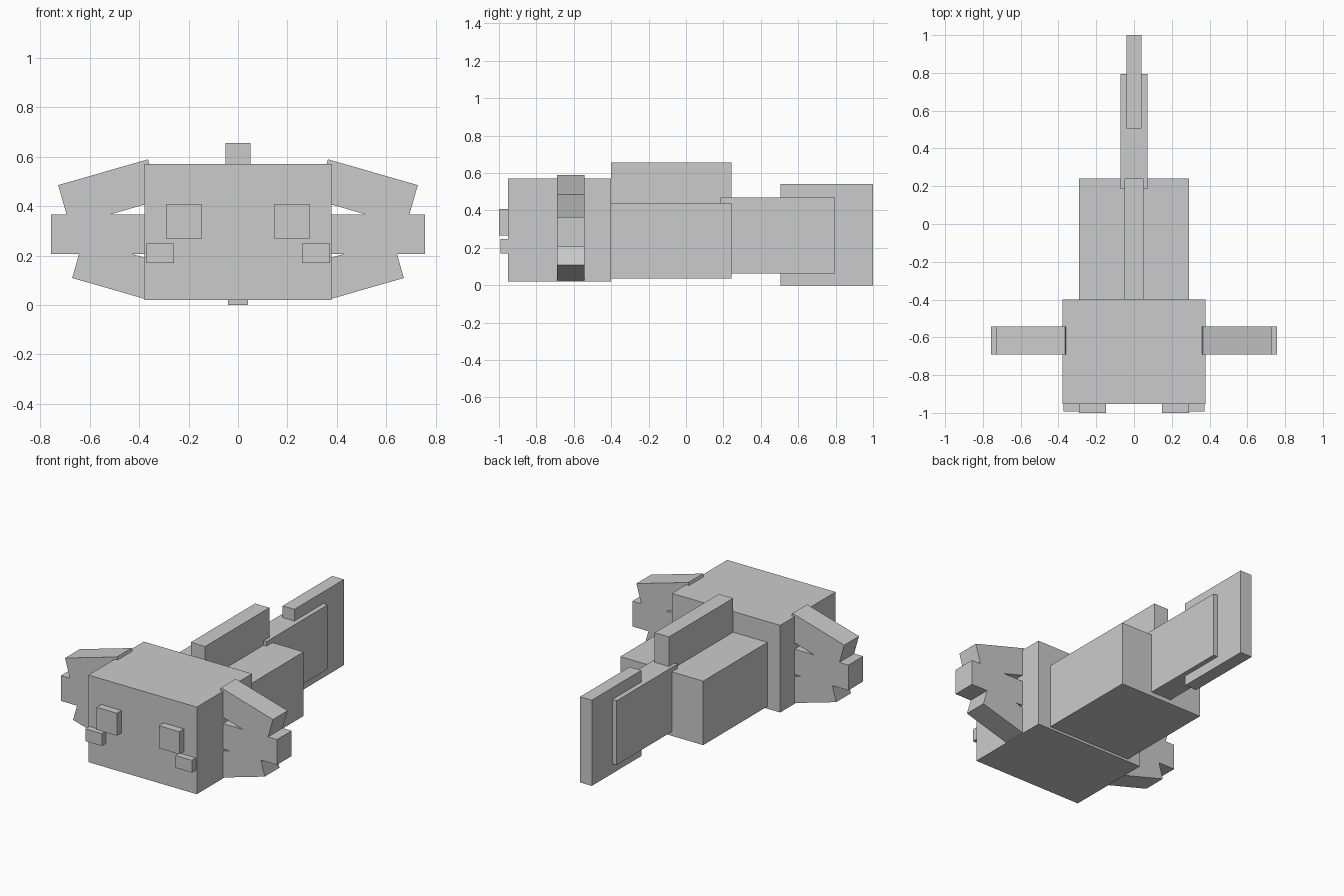
import bpy
import math
from mathutils import Matrix, Vector

cube = bpy.data.objects.get("Cube")
if cube:
    bpy.data.objects.remove(cube, do_unlink=True)

# Single plain grey
grey = bpy.data.materials.new("light_grey")
grey.use_nodes = True
colour = (0.6, 0.6, 0.6, 1)
grey.diffuse_color = colour
grey.node_tree.nodes["Principled BSDF"].inputs["Base Color"].default_value = colour


def box(name, x, y, z):
    """Box spanning the given (low, high) range on each axis."""
    bpy.ops.mesh.primitive_cube_add(size=1)
    ob = bpy.context.object
    ob.name = name
    spans = (x, y, z)
    size = [hi - lo for lo, hi in spans]
    centre = Vector([(hi + lo) / 2 for lo, hi in spans])
    ob.data.transform(Matrix.Translation(centre) @ Matrix.Diagonal((*size, 1)))
    ob.data.materials.append(grey)
    return ob


def gill(name, side, corner, length, z_range, slope):
    """Bar hinged at its inner corner, tilted by slope, on one side of the head."""
    ob = box(name, (0, length), GILL_Y, z_range)
    turn = Matrix.Rotation(-slope, 4, "Y")
    place = Matrix.Translation((corner[0], 0, corner[1]))
    ob.data.transform(place @ turn)
    if side < 0:
        ob.data.transform(Matrix.Scale(-1, 4, (1, 0, 0)))
        ob.data.flip_normals()


# Head, body and tail along the centre line
box("head", (-0.379, 0.379), (-0.953, -0.4), (0.02, 0.571))
box("body", (-0.29, 0.29), (-0.4, 0.242), (0.035, 0.44))
box("back_fin", (-0.05, 0.05), (-0.4, 0.242), (0.44, 0.655))
box("tail", (-0.071, 0.071), (0.185, 0.795), (0.062, 0.468))
box("tail_fin", (-0.041, 0.041), (0.505, 1.0), (0, 0.542))

# Paired face parts and gills
GILL_Y = (-0.69, -0.543)
TILT = math.radians(16)
for side, label in ((1, "left"), (-1, "right")):
    def across(lo, hi):
        return tuple(sorted((side * lo, side * hi)))

    box(label + "_eye", across(0.147, 0.29), (-1.0, -0.953), (0.267, 0.409))
    box(label + "_cheek", across(0.258, 0.372), (-0.993, -0.953), (0.17, 0.248))
    gill(label + "_upper_gill", side, (0.364, 0.589), 0.378, (-0.172, 0), -TILT)
    gill(label + "_middle_gill", side, (0.378, 0.206), 0.378, (0, 0.16), 0)
    gill(label + "_lower_gill", side, (0.371, 0.023), 0.312, (0, 0.16), TILT)
